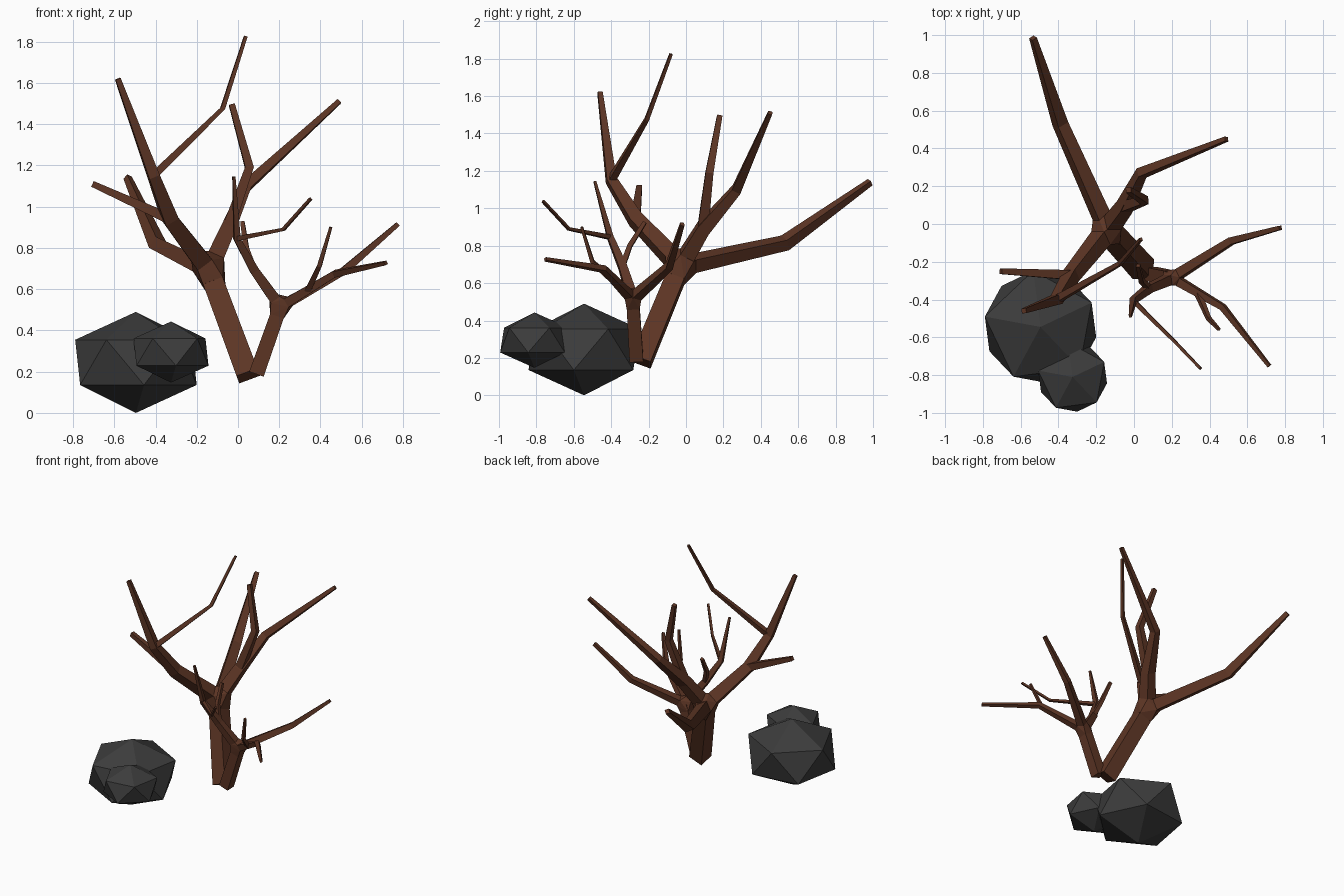
import bpy, bmesh
from math import radians
from mathutils import Vector

cube = bpy.data.objects.get("Cube")
if cube:
    bpy.data.objects.remove(cube, do_unlink=True)


def make_material(name, rgb):
    mat = bpy.data.materials.new(name)
    mat.use_nodes = True
    mat.diffuse_color = (*rgb, 1)
    bsdf = mat.node_tree.nodes["Principled BSDF"]
    bsdf.inputs["Base Color"].default_value = (*rgb, 1)
    bsdf.inputs["Roughness"].default_value = 0.9
    return mat


BARK = make_material("brown_bark", (0.11, 0.036, 0.018))
STONE = make_material("dark_grey_stone", (0.045, 0.045, 0.045))


def add_object(name, bm, mat):
    bmesh.ops.recalc_face_normals(bm, faces=bm.faces)
    mesh = bpy.data.meshes.new(name)
    bm.to_mesh(mesh)
    bm.free()
    mesh.materials.append(mat)
    obj = bpy.data.objects.new(name, mesh)
    bpy.context.collection.objects.link(obj)
    return obj


def square(centre, tangent, side, r):
    """Four corners of a square section across the tangent."""
    u = (side - tangent * side.dot(tangent)).normalized()
    v = tangent.cross(u)
    return [centre + (u * a + v * b) * r for a, b in ((1, 1), (-1, 1), (-1, -1), (1, -1))], u


def start_side(tangent):
    return tangent.cross(Vector((0, 1, 0)))


def branch(name, *stations):
    """Square tapering limb through stations of (x, y, z, half width)."""
    pts = [Vector(s[:3]) for s in stations]
    steps = [(b - a).normalized() for a, b in zip(pts, pts[1:])]
    side = start_side(steps[0])
    bm = bmesh.new()
    rings = []
    for i, p in enumerate(pts):
        tangent = (steps[max(i - 1, 0)] + steps[min(i, len(steps) - 1)]).normalized()
        corners, side = square(p, tangent, side, stations[i][3])
        rings.append([bm.verts.new(c) for c in corners])
    for a, b in zip(rings, rings[1:]):
        for k in range(4):
            n = (k + 1) % 4
            bm.faces.new((a[k], a[n], b[n], b[k]))
    bm.faces.new(rings[0])
    bm.faces.new(rings[-1])
    add_object(name, bm, BARK)


def knot(name, centre, reach, limbs):
    """Faceted swelling that joins the limbs leaving a fork."""
    bm = bmesh.new()
    centre = Vector(centre[:3])
    for target, r in limbs:
        t = (Vector(target[:3]) - centre).normalized()
        for c in square(centre + t * reach, t, start_side(t), r)[0]:
            bm.verts.new(c)
    hull = bmesh.ops.convex_hull(bm, input=bm.verts)
    spare = [v for v in hull["geom_interior"] if isinstance(v, bmesh.types.BMVert)]
    bmesh.ops.delete(bm, geom=spare, context="VERTS")
    add_object(name, bm, BARK)


# Main stem and its three limbs
base = (0.05, -0.24, 0.18, 0.054)
fork = (-0.14, -0.03, 0.69, 0.05)
back_bend = (-0.39, 0.53, 0.815, 0.032)
right_bend = (-0.33, -0.27, 0.94, 0.036)
right_fork = (-0.41, -0.40, 1.15, 0.027)
left_fork = (-0.05, 0.09, 0.89, 0.036)
branch("main_stem", base, fork)
branch("back_limb", (*fork[:3], 0.04), back_bend, (-0.535, 0.985, 1.14, 0.015))
branch("right_limb", (*fork[:3], 0.045), right_bend, right_fork, (-0.583, -0.46, 1.62, 0.013))
branch("left_limb", (*fork[:3], 0.043), left_fork, (0.04, 0.27, 1.10, 0.025),
       (0.49, 0.45, 1.51, 0.012))
knot("main_fork", fork, 0.075,
     [(base, 0.051), (back_bend, 0.039), (right_bend, 0.043), (left_fork, 0.041)])

# Offshoots of the main limbs
branch("right_side_branch", (*right_bend[:3], 0.026), (-0.705, -0.25, 1.11, 0.015))
branch("right_upper_branch", (*right_fork[:3], 0.019), (-0.075, -0.21, 1.475, 0.011),
       (0.037, -0.08, 1.825, 0.008))
branch("left_upper_branch", (*left_fork[:3], 0.029), (0.055, 0.125, 1.19, 0.021),
       (-0.03, 0.18, 1.495, 0.014))

# Smaller front stem and its three limbs
small_base = (0.09, -0.265, 0.19, 0.037)
small_fork = (0.205, -0.285, 0.515, 0.034)
outer_bend = (0.515, -0.09, 0.69, 0.019)
front_bend = (0.47, -0.44, 0.675, 0.016)
inner_fork = (0.08, -0.34, 0.69, 0.022)
inner_tip_fork = (-0.005, -0.405, 0.845, 0.016)
branch("small_stem", small_base, small_fork)
branch("outer_limb", (*small_fork[:3], 0.027), outer_bend, (0.775, -0.02, 0.915, 0.011))
branch("front_limb", (*small_fork[:3], 0.024), front_bend, (0.717, -0.752, 0.727, 0.009))
branch("inner_limb", (*small_fork[:3], 0.028), inner_fork, inner_tip_fork,
       (-0.02, -0.488, 1.145, 0.007))
knot("small_fork", small_fork, 0.05,
     [(small_base, 0.034), (outer_bend, 0.025), (front_bend, 0.022), (inner_fork, 0.026)])

# Twigs
branch("front_twig", (0.34, -0.37, 0.595, 0.015), (0.395, -0.5, 0.713, 0.011),
       (0.45, -0.558, 0.9, 0.007))
branch("long_twig", (*inner_tip_fork[:3], 0.012), (0.22, -0.627, 0.89, 0.008),
       (0.352, -0.765, 1.038, 0.007))
branch("short_twig", (*inner_fork[:3], 0.015), (0.04, -0.3, 0.8, 0.013),
       (0.022, -0.22, 0.925, 0.01))


# Faceted boulders
def boulder(name, centre, width, height):
    bm = bmesh.new()
    bmesh.ops.create_icosphere(bm, subdivisions=1, radius=1)
    rock = add_object(name, bm, STONE)
    rock.location = centre
    rock.scale = (width, width, height)
    rock.rotation_euler.z = radians(25.5)


boulder("large_boulder", (-0.495, -0.545, 0.245), 0.335, 0.245)
boulder("small_boulder", (-0.325, -0.81, 0.295), 0.207, 0.148)
